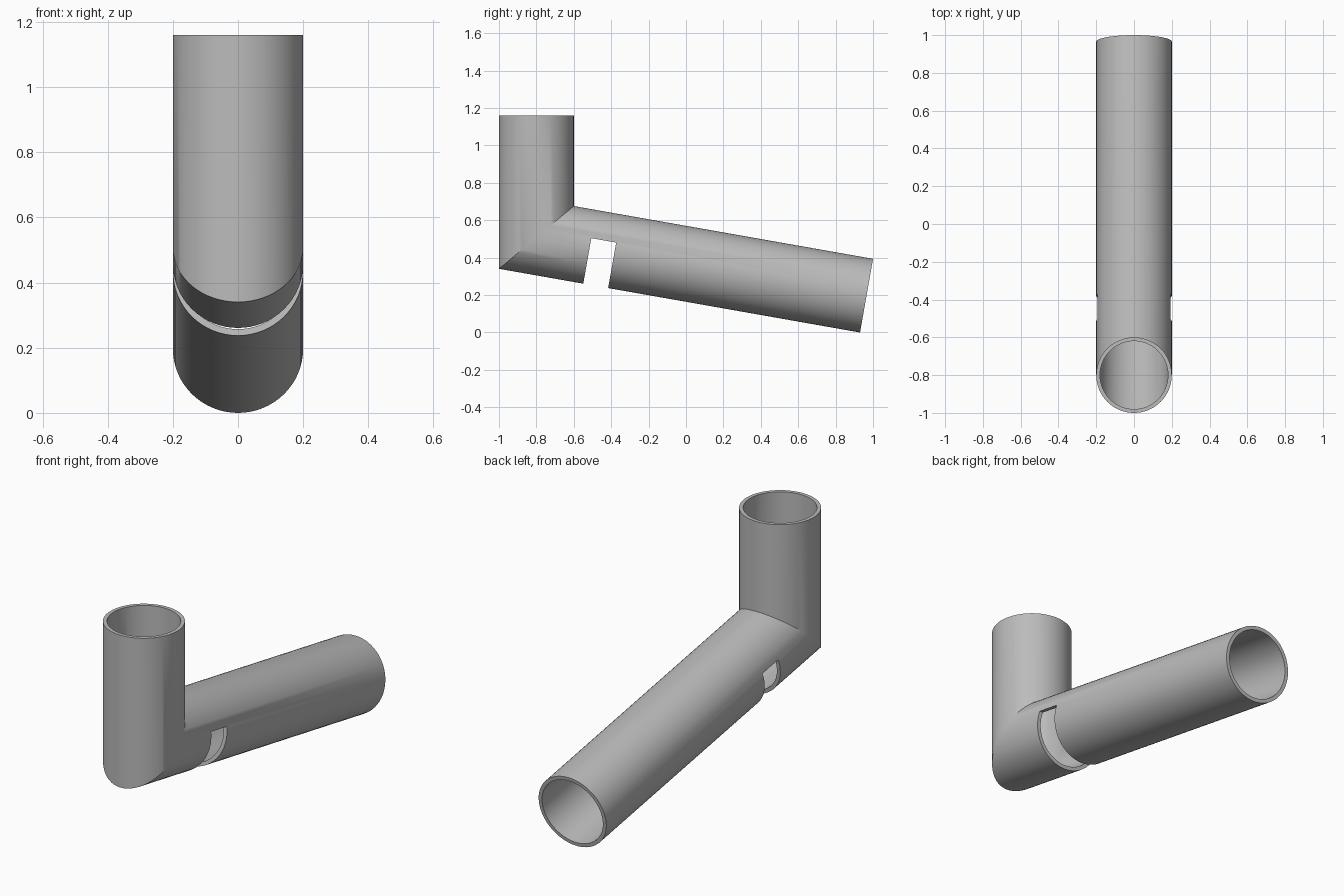
import bpy, bmesh
from math import sin, cos, tan, pi, radians
from mathutils import Vector, Matrix

if "Cube" in bpy.data.objects:
    bpy.data.objects.remove(bpy.data.objects["Cube"], do_unlink=True)

SEGMENTS = 64
OUTER, INNER = 0.2, 0.18
TILT = radians(10)
TOP = 1.16

# Pipe centreline: vertical arm, mitred elbow, sloping arm
end = Vector((0, 1 - OUTER * sin(TILT), OUTER * cos(TILT)))
elbow = Vector((0, -0.8, end.z + (end.y + 0.8) * tan(TILT)))
along = Vector((0, cos(TILT), -sin(TILT)))
across = Vector((0, sin(TILT), cos(TILT)))
mitre = tan((pi / 2 - TILT) / 2)

grey = bpy.data.materials.new("Grey")
grey.use_nodes = True
colour = (0.5, 0.5, 0.5, 1)
grey.diffuse_color = colour
grey.node_tree.nodes["Principled BSDF"].inputs["Base Color"].default_value = colour


def make_object(name, bm):
    bmesh.ops.recalc_face_normals(bm, faces=bm.faces)
    mesh = bpy.data.meshes.new(name)
    bm.to_mesh(mesh)
    bm.free()
    mesh.materials.append(grey)
    obj = bpy.data.objects.new(name, mesh)
    bpy.context.collection.objects.link(obj)
    return obj


def wall_rings(bm, radius):
    """Rings of one pipe wall: top rim, mitre plane, far rim."""
    rings = [[], [], []]
    for i in range(SEGMENTS):
        a = 2 * pi * i / SEGMENTS
        x, d = radius * cos(a), radius * sin(a)
        rings[0].append(bm.verts.new((x, elbow.y + d, TOP)))
        rings[1].append(bm.verts.new((x, elbow.y + d, elbow.z + d * mitre)))
        rings[2].append(bm.verts.new(end + across * d + Vector((x, 0, 0))))
    return rings


def bridge(bm, a, b):
    for i in range(SEGMENTS):
        j = (i + 1) % SEGMENTS
        bm.faces.new((a[i], a[j], b[j], b[i]))


# Hollow elbow pipe
bm = bmesh.new()
outer, inner = wall_rings(bm, OUTER), wall_rings(bm, INNER)
for wall in (outer, inner):
    bridge(bm, wall[0], wall[1])
    bridge(bm, wall[1], wall[2])
bridge(bm, outer[0], inner[0])
bridge(bm, outer[2], inner[2])
pipe = make_object("elbow_pipe", bm)

# Slot cut through the underside of the sloping arm
slot_start, slot_end, slot_top, slot_bottom = 0.29, 0.425, 0.047, -0.3
bm = bmesh.new()
bmesh.ops.create_cube(bm, size=1)
centre = (elbow + along * (slot_start + slot_end) / 2
          + across * (slot_top + slot_bottom) / 2)
size = (0.6, slot_end - slot_start, slot_top - slot_bottom)
bmesh.ops.transform(bm, verts=bm.verts, matrix=Matrix.Translation(centre)
                    @ Matrix.Rotation(-TILT, 4, "X") @ Matrix.Diagonal((*size, 1)))
cutter = make_object("slot_cutter", bm)
cutter.hide_render = True

cut = pipe.modifiers.new("Slot", "BOOLEAN")
cut.operation = "DIFFERENCE"
cut.solver = "EXACT"
cut.object = cutter

for obj in bpy.context.selected_objects:
    obj.select_set(False)
bpy.context.view_layer.objects.active = pipe
pipe.select_set(True)
bpy.ops.object.modifier_apply(modifier=cut.name)
bpy.data.objects.remove(cutter, do_unlink=True)
bpy.ops.object.shade_smooth_by_angle(angle=radians(30))
